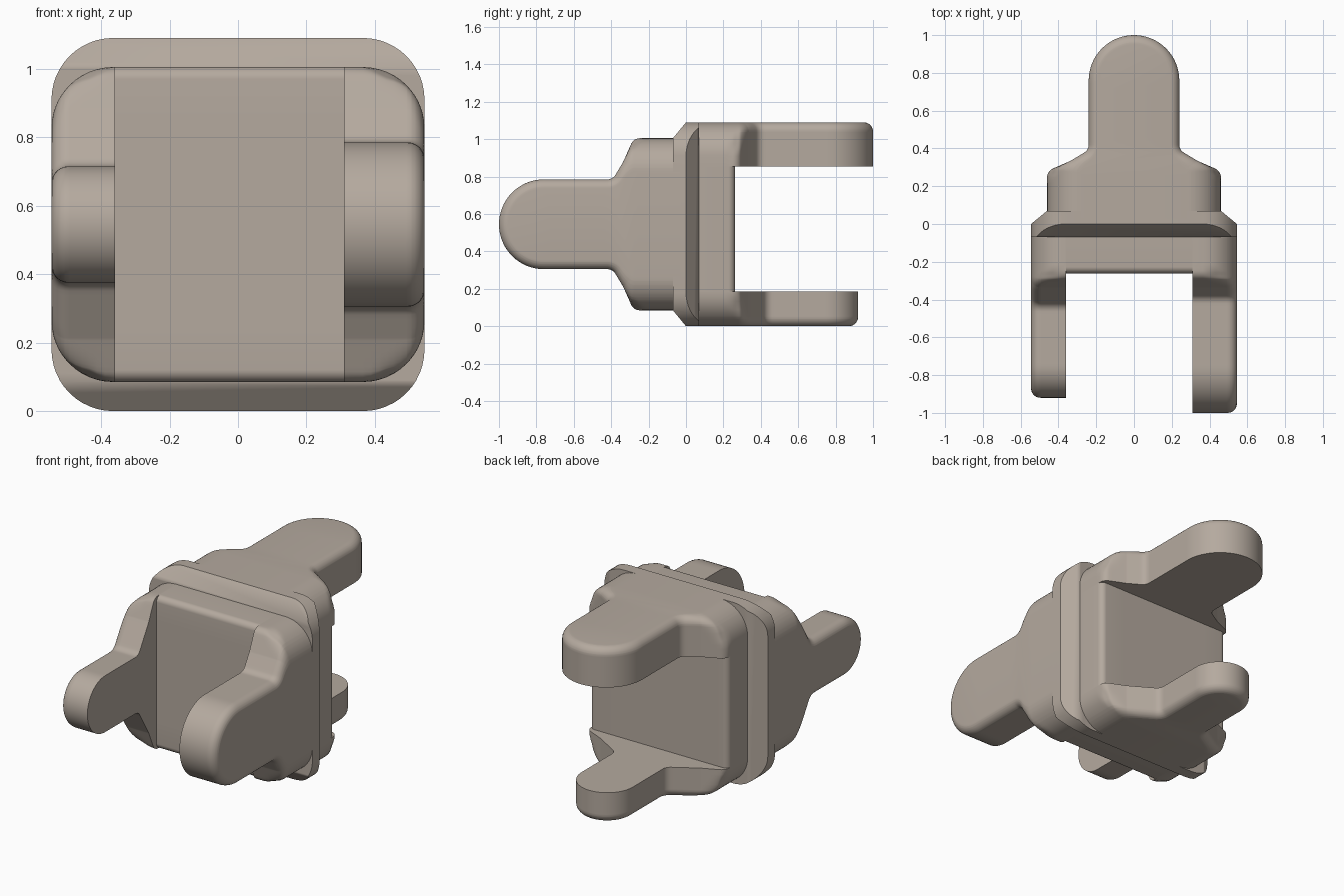
import bpy, bmesh
from math import sin, cos, tan, pi, sqrt, radians
from mathutils import Vector

if "Cube" in bpy.data.objects:
    bpy.data.objects.remove(bpy.data.objects["Cube"])

HALF, SHOULDER, CORNER, EDGE = 0.545, 0.46, 0.18, 0.05
metal = bpy.data.materials.new("warm_grey_metal")
metal.diffuse_color = (0.46, 0.40, 0.345, 1)
metal.use_nodes = True
metal.node_tree.nodes["Principled BSDF"].inputs["Base Color"].default_value = metal.diffuse_color


def finish(bm, name):
    bmesh.ops.remove_doubles(bm, verts=bm.verts, dist=1e-4)
    bmesh.ops.recalc_face_normals(bm, faces=bm.faces)
    me = bpy.data.meshes.new(name)
    bm.to_mesh(me)
    bm.free()
    me.materials.append(metal)
    ob = bpy.data.objects.new(name, me)
    bpy.context.collection.objects.link(ob)
    bpy.ops.object.select_all(action='DESELECT')
    ob.select_set(True)
    bpy.context.view_layer.objects.active = ob
    bpy.ops.object.shade_smooth_by_angle(angle=radians(40))


def rounded(corners, step=0.015):
    """Fillet a polyline of (u, v, radius) and subdivide its long segments."""
    pts = [Vector(corners[0][:2])]
    for a, b, c in zip(corners, corners[1:], corners[2:]):
        p = Vector(b[:2])
        d1, d2 = (Vector(a[:2]) - p).normalized(), (Vector(c[:2]) - p).normalized()
        half = d1.angle(d2) / 2
        t = b[2] / tan(half)
        mid = p + (d1 + d2).normalized() * (b[2] / sin(half))
        s, e = p + d1 * t - mid, p + d2 * t - mid
        pts += [mid + s.lerp(e, i / 6).normalized() * b[2] for i in range(7)]
    pts.append(Vector(corners[-1][:2]))
    out = [pts[0]]
    for a, b in zip(pts, pts[1:]):
        n = max(1, int((b - a).length / step))
        out += [a.lerp(b, i / n) for i in range(1, n + 1)]
    return out


def smooth_min(a, b, k):
    h = max(0, k - abs(a - b))
    return min(a, b) - (h * h / (4 * k) if k > 1e-6 else 0)


def loft(name, back, layers):
    """Skin mirrored half profiles given as (x, [(y, h)...])."""
    bm = bmesh.new()
    rings = []
    for x, prof in layers:
        ring = [(y, h) for y, h in prof] + [(y, -h) for y, h in reversed(prof)]
        # the back fork is the front one turned onto the other axis
        rings.append([bm.verts.new((h, y, x + HALF) if back else (x, -y, h + HALF)) for y, h in ring])
    n = len(rings[0])
    for a, b in zip(rings, rings[1:]):
        for i in range(n):
            j = (i + 1) % n
            bm.faces.new((a[i], a[j], b[j], b[i]))
    bm.faces.new(rings[0])
    bm.faces.new(rings[-1])
    finish(bm, name)


def arm(name, back, side, inner, width, length):
    neck = 0.335 + (0.335 - width) * 0.6
    prof = rounded([(0.03, SHOULDER, 0), (0.28, SHOULDER, EDGE),
                    (0.335, 0.335, 0.08), (neck, width, 0.05), (length - width, width, 0)])
    # round tip
    prof += [Vector((length - width + width * sin(a), width * cos(a)))
             for a in (pi / 2 * i / 16 for i in range(1, 17))]
    # profile normals, for the filleted outer rim
    normals = []
    for i in range(len(prof)):
        t = prof[min(i + 1, len(prof) - 1)] - prof[max(i - 1, 0)]
        normals.append(Vector((-t.y, t.x)).normalized())
    normals[0], normals[-1] = Vector((0, 1)), Vector((1, 0))
    base = HALF - CORNER
    xs = {inner} | {round(base + CORNER * sin(pi / 2 * i / 12), 4) for i in range(13)}
    xs |= {round(HALF - EDGE + EDGE * sin(pi / 2 * i / 7), 4) for i in range(8)}
    layers = []
    for x in sorted(xs):
        f = min(EDGE, max(0, x - (HALF - EDGE)))
        d = EDGE - sqrt(EDGE ** 2 - f ** 2)
        g = min(CORNER, max(0, x - base))
        cap = SHOULDER - CORNER + sqrt(max(0, CORNER ** 2 - g ** 2))
        ring = []
        for p, nrm in zip(prof, normals):
            q = p - nrm * d
            # blend the shoulder corner into the slope
            k = 0.07 * min(1, max(0, (q.x - 0.22) / 0.05)) * min(1, g / 0.07)
            ring.append((q.x, max(0, smooth_min(q.y, cap, k))))
        layers.append((side * x, ring))
    loft(name, back, layers)


# two identical forks, the back one turned a quarter turn
for back, label in ((False, "front"), (True, "back")):
    arm(label + "_long_arm", back, 1, 0.31, 0.24, 1.0)
    arm(label + "_short_arm", back, -1, 0.36, 0.17, 0.92)
    web = rounded([(0.03, SHOULDER, 0), (0.262, SHOULDER, 0.035), (0.262, 0.3, 0)], 1)
    loft(label + "_fork_base", back, [(-0.36, web), (0.31, web)])

# central collar: rounded square plate with chamfers on alternate sides
bm = bmesh.new()
outline = []
for k, (sx, sz) in enumerate(((1, 1), (-1, 1), (-1, -1), (1, -1))):
    for i in range(13):
        a = pi / 2 * (k + i / 12)
        outline.append((sx * (HALF - CORNER) + CORNER * cos(a), sz * (HALF - CORNER) + CORNER * sin(a)))
face = bm.faces.new([bm.verts.new((x, -0.07, z + HALF)) for x, z in outline])
ext = bmesh.ops.extrude_face_region(bm, geom=[face], use_keep_orig=True)
bmesh.ops.translate(bm, vec=(0, 0.14, 0), verts=[v for v in ext['geom'] if isinstance(v, bmesh.types.BMVert)])
bmesh.ops.recalc_face_normals(bm, faces=bm.faces)
for s in (1, -1):
    for co, no in (((0, 0, HALF + s * HALF), (0, -0.085, s * 0.07)),
                   ((s * HALF, 0, HALF), (s * 0.07, 0.085, 0))):
        bmesh.ops.bisect_plane(bm, geom=bm.verts[:] + bm.edges[:] + bm.faces[:], dist=1e-5,
                               plane_co=co, plane_no=no, clear_outer=True)
        bmesh.ops.holes_fill(bm, edges=[e for e in bm.edges if e.is_boundary], sides=0)
finish(bm, "collar")
